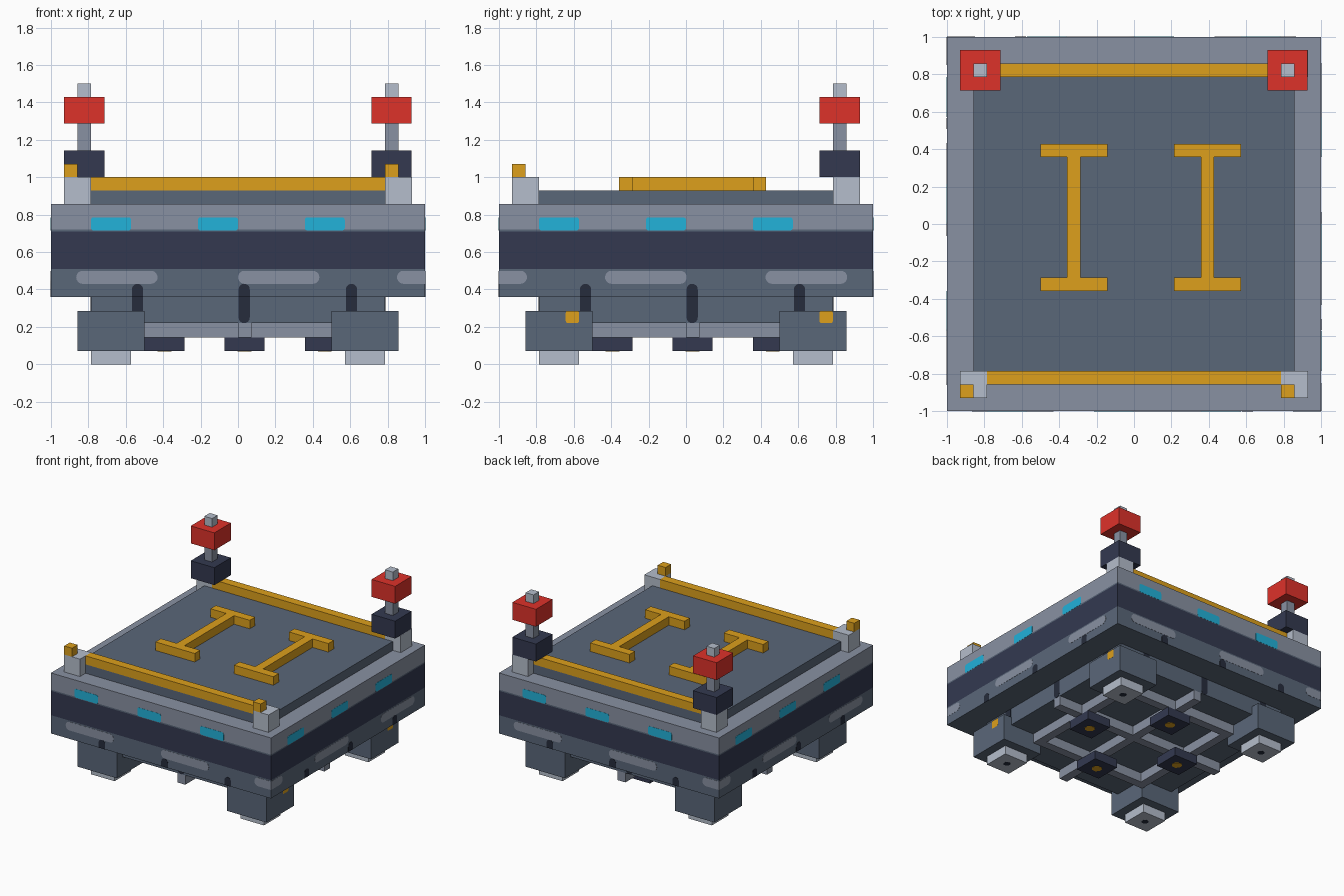
import bpy, bmesh, math
from mathutils import Matrix, Vector

if "Cube" in bpy.data.objects:
    bpy.data.objects.remove(bpy.data.objects["Cube"], do_unlink=True)


def linear(c):
    c /= 255
    return c / 12.92 if c <= 0.04045 else ((c + 0.055) / 1.055) ** 2.4


def material(name, rgb):
    m = bpy.data.materials.new(name)
    col = [linear(c) for c in rgb] + [1]
    m.diffuse_color = col
    m.use_nodes = True
    for n in m.node_tree.nodes:
        if n.type == 'BSDF_PRINCIPLED':
            n.inputs["Base Color"].default_value = col
    return m


STEEL = material("blue grey steel", (90, 103, 121))
NAVY = material("dark navy", (51, 57, 80))
TRIM = material("trim grey", (137, 145, 162))
PALE = material("pale grey", (181, 190, 204))
RED = material("signal red", (222, 50, 42))
GOLD = material("gold", (221, 160, 28))
CYAN = material("cyan", (34, 178, 218))
SLOT = material("slot dark", (38, 44, 60))


def finish(name, bm, *mats):
    bmesh.ops.recalc_face_normals(bm, faces=bm.faces)
    me = bpy.data.meshes.new(name)
    bm.to_mesh(me)
    bm.free()
    for m in mats:
        me.materials.append(m)
    ob = bpy.data.objects.new(name, me)
    bpy.context.collection.objects.link(ob)
    return ob


def box_mesh(x0, x1, y0, y1, z0, z1):
    bm = bmesh.new()
    bmesh.ops.create_cube(bm, size=1)
    for v in bm.verts:
        v.co = Vector(((x0 + x1) / 2 + v.co.x * (x1 - x0),
                       (y0 + y1) / 2 + v.co.y * (y1 - y0),
                       (z0 + z1) / 2 + v.co.z * (z1 - z0)))
    return bm


def box(name, mat, *ext):
    return finish(name, box_mesh(*ext), mat)


def disc(name, mat, x, y, z, r):
    """Thin eight-sided plate lying flat."""
    bm = bmesh.new()
    bmesh.ops.create_cone(bm, cap_ends=True, segments=8, radius1=r, radius2=r, depth=0.004,
                          matrix=Matrix.Translation((x, y, z)) @ Matrix.Rotation(math.pi / 8, 4, 'Z'))
    return finish(name, bm, mat)


def plate(name, mat, side, dist, u0, u1, z0, z1, radii):
    """Thin rounded plate on a side face; radii run bottom left, bottom right, top right, top left."""
    bm = bmesh.new()
    pts = []
    corners = [(u0, z0, 1, 1), (u1, z0, -1, 1), (u1, z1, -1, -1), (u0, z1, 1, -1)]
    for i, ((u, z, su, sz), r) in enumerate(zip(corners, radii)):
        if r == 0:
            pts.append((u, z))
            continue
        for k in range(6):
            a = math.pi + i * math.pi / 2 + k * math.pi / 10
            pts.append((u + su * r + r * math.cos(a), z + sz * r + r * math.sin(a)))
    face = bm.faces.new([bm.verts.new((u, -dist - 0.0015, z)) for u, z in pts])
    ext = bmesh.ops.extrude_face_region(bm, geom=[face])
    moved = [g for g in ext["geom"] if isinstance(g, bmesh.types.BMVert)]
    bmesh.ops.translate(bm, verts=moved, vec=(0, 0.004, 0))
    bmesh.ops.remove_doubles(bm, verts=bm.verts, dist=0.0002)
    bm.transform(Matrix.Rotation(side * math.pi / 2, 4, 'Z'))
    return finish(name, bm, mat)


# Main slab: bands by height, with a thin steel line above the navy band
bm = box_mesh(-1, 1, -1, 1, 0.36, 0.857)
for h in (0.51, 0.71, 0.72):
    bmesh.ops.bisect_plane(bm, geom=bm.verts[:] + bm.edges[:] + bm.faces[:],
                           plane_co=(0, 0, h), plane_no=(0, 0, 1))
for f in bm.faces:
    z = f.calc_center_median().z
    f.material_index = 1 if 0.51 < z < 0.71 else 2 if z > 0.72 else 0
finish("platform_slab", bm, STEEL, NAVY, TRIM)

# Lower base
box("lower_base", STEEL, -0.786, 0.786, -0.786, 0.786, 0.22, 0.36)

# Deck and its edge rails
box("deck", STEEL, -0.857, 0.857, -0.857, 0.857, 0.857, 0.93)
for n, y in (("front", -0.857), ("back", 0.786)):
    box(n + "_rail", GOLD, -0.786, 0.786, y, y + 0.071, 0.93, 1.0)

# Raised landing guides: capped bars
for n, x0, x1, s in (("right", -0.5, -0.143, -0.357), ("left", 0.214, 0.571, 0.357)):
    box(n + "_guide_bar", GOLD, s, s + 0.071, -0.286, 0.357, 0.93, 1.0)
    for e, y in (("front", -0.357), ("back", 0.357)):
        box(f"{n}_guide_{e}_cap", GOLD, x0, x1, y, y + 0.071, 0.93, 1.0)

# Corner posts, front caps and back beacons
for n, x0, blk, pole in (("right", -0.929, -0.929, -0.857),
                         ("left", 0.786, 0.714, 0.786)):
    for e, y in (("front", -0.929), ("back", 0.786)):
        box(f"{e}_{n}_post", PALE, x0, x0 + 0.143, y, y + 0.143, 0.857, 1.0)
    box(n + "_post_cap", GOLD, x0, x0 + 0.071, -0.929, -0.857, 1.0, 1.071)
    box(n + "_beacon_base", NAVY, blk, blk + 0.214, 0.714, 0.929, 1.0, 1.143)
    box(n + "_beacon_pole", TRIM, pole, pole + 0.071, 0.786, 0.857, 1.143, 1.286)
    box(n + "_beacon_lamp", RED, blk, blk + 0.214, 0.714, 0.929, 1.286, 1.429)
    box(n + "_beacon_tip", PALE, pole, pole + 0.071, 0.786, 0.857, 1.429, 1.5)

# Windows, capsule panels and slots on all four sides
CAP = 0.035
for side, sn in enumerate(("front", "left", "back", "right")):
    for u in (-0.786, -0.214, 0.357):
        plate(sn + "_window", CYAN, side, 1, u, u + 0.214, 0.715, 0.786, (0.015,) * 4)
    if side % 2 == 0:
        for u in (-0.865, 0.0):
            plate(sn + "_panel", TRIM, side, 1, u, u + 0.435, 0.43, 0.5, (CAP,) * 4)
        plate(sn + "_end_panel", TRIM, side, 1, 0.85, 1, 0.43, 0.5, (CAP, 0, 0, CAP))
    else:
        for u in (-0.433, 0.425):
            plate(sn + "_panel", TRIM, side, 1, u, u + 0.437, 0.43, 0.5, (CAP,) * 4)
        plate(sn + "_end_panel", TRIM, side, 1, -1, -0.85, 0.43, 0.5, (0, CAP, CAP, 0))
    for u in (-0.567, 0.003, 0.577):
        plate(sn + "_upper_slot", SLOT, side, 1, u, u + 0.06, 0.36, 0.43, (0, 0, 0.03, 0.03))
        plate(sn + "_lower_slot", SLOT, side, 0.786, u, u + 0.06, 0.22, 0.36, (0.03, 0.03, 0, 0))

# Legs with feet and a small dark socket under each foot
for sx in (-1, 1):
    for sy in (-1, 1):
        n = ("front_" if sy < 0 else "back_") + ("right" if sx < 0 else "left")
        cx, cy = sx * 0.679, sy * 0.679
        for part, mat, r, z0, z1 in (("leg", STEEL, 0.179, 0.071, 0.286),
                                     ("foot", PALE, 0.107, 0.0, 0.071)):
            box(f"{n}_{part}", mat, cx - r, cx + r, cy - r, cy + r, z0, z1)
        disc(n + "_foot_socket", SLOT, cx, cy, 0.001, 0.028)

# Gold markers on the left legs
for y in (-0.643, 0.714):
    plate("leg_marker", GOLD, 1, 0.857, y, y + 0.071, 0.22, 0.286, (0.012,) * 4)

# Underside beams: a long cross inside a square frame
for a, lo, hi in ((0.0, -0.786, 0.786), (-0.5, -0.5, 0.571), (0.5, -0.5, 0.571)):
    box("underside_beam_lengthwise", TRIM, a, a + 0.071, lo, hi, 0.143, 0.22)
    box("underside_beam_crosswise", TRIM, lo, hi, a, a + 0.071, 0.143, 0.22)

# Thruster blocks with gold centres on the cross arms
for x, y in ((0.035, -0.393), (0.035, 0.464), (0.464, 0.035), (-0.393, 0.035)):
    box("thruster_block", NAVY, x - 0.107, x + 0.107, y - 0.107, y + 0.107, 0.071, 0.143)
    disc("thruster_core", GOLD, x, y, 0.071, 0.04)
